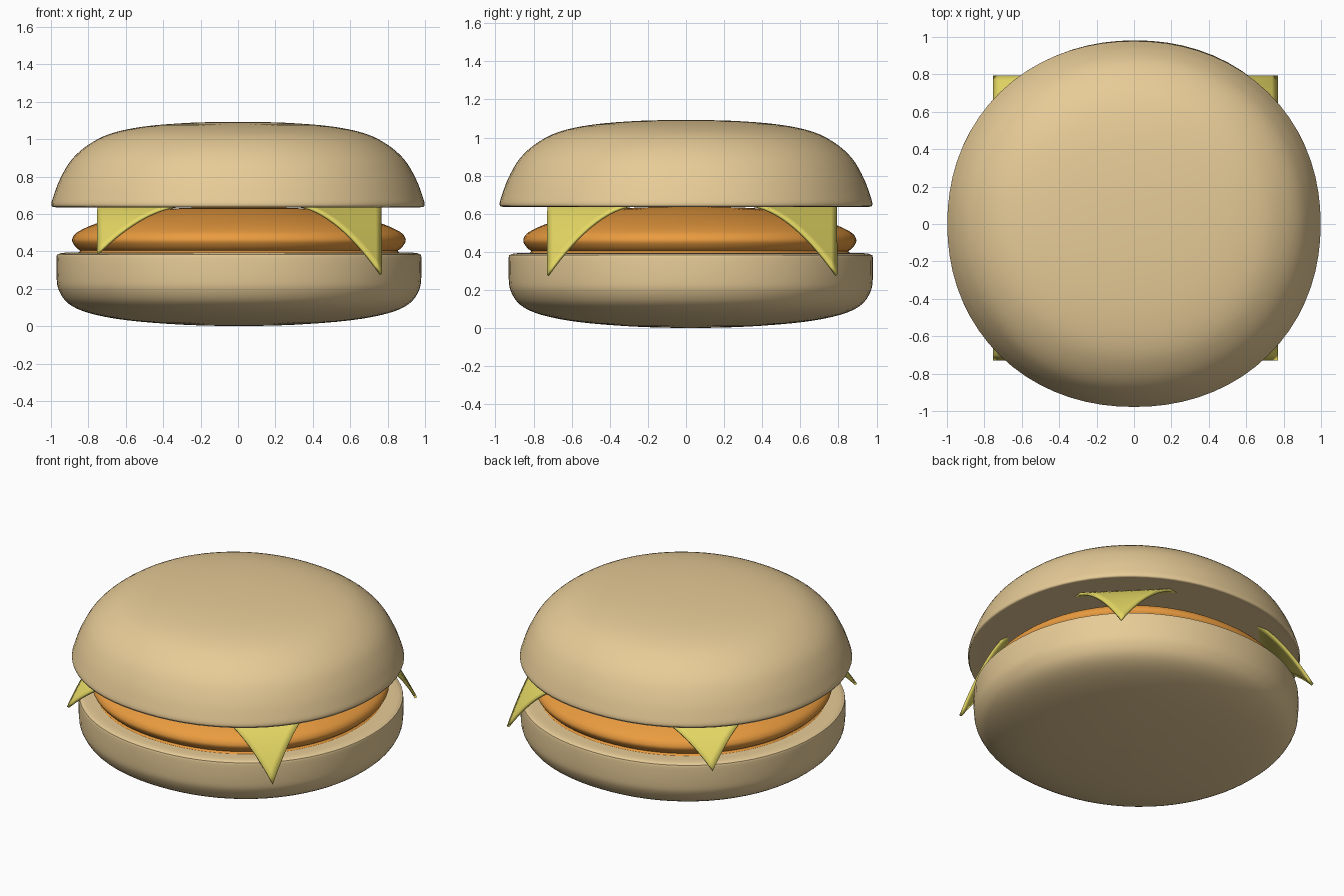
import bpy, bmesh, math

if "Cube" in bpy.data.objects:
    bpy.data.objects.remove(bpy.data.objects["Cube"])

def material(name, rgb):
    m = bpy.data.materials.new(name)
    m.diffuse_color = (*rgb, 1)
    m.use_nodes = True
    m.node_tree.nodes["Principled BSDF"].inputs["Base Color"].default_value = m.diffuse_color
    return m

BUN = material("bread", (0.80, 0.60, 0.31))
MEAT = material("meat", (0.82, 0.33, 0.05))
CHEESE = material("cheese", (0.80, 0.70, 0.13))

def finish(name, bm, mat):
    bmesh.ops.recalc_face_normals(bm, faces=bm.faces)
    me = bpy.data.meshes.new(name)
    bm.to_mesh(me)
    bm.free()
    ob = bpy.data.objects.new(name, me)
    bpy.context.collection.objects.link(ob)
    me.materials.append(mat)
    bpy.ops.object.select_all(action='DESELECT')
    ob.select_set(True)
    bpy.context.view_layer.objects.active = ob
    return ob

def spline(pts, n=4):
    """Catmull-Rom curve through the profile points."""
    p = [pts[0]] + pts + [pts[-1]]
    out = []
    for a, b, c, d in zip(p, p[1:], p[2:], p[3:]):
        for k in range(n):
            t = k / n
            out.append(tuple(0.5 * (2 * q + (r - o) * t + (2 * o - 5 * q + 4 * r - s) * t * t
                                    + (3 * q - o - 3 * r + s) * t ** 3)
                             for o, q, r, s in zip(a, b, c, d)))
    return out + [pts[-1]]

def round_layer(name, profile, centre, mat, squash=0.98, power=2.1, sides=72):
    """Sweep an (r, z) profile, from bottom axis to top axis, round a squarish ellipse."""
    bm = bmesh.new()
    curve = spline(profile)
    cx, cy = centre
    bottom = bm.verts.new((cx, cy, curve[0][1]))
    top = bm.verts.new((cx, cy, curve[-1][1]))
    rings = []
    for r, z in curve[1:-1]:
        ring = []
        for i in range(sides):
            a = 2 * math.pi * i / sides
            c, s = math.cos(a), math.sin(a)
            k = r / (abs(c) ** power + abs(s) ** power) ** (1 / power)
            ring.append(bm.verts.new((cx + k * c, cy + k * s * squash, z)))
        rings.append(ring)
    for i in range(sides):
        j = (i + 1) % sides
        bm.faces.new((bottom, rings[0][j], rings[0][i]))
        bm.faces.new((top, rings[-1][i], rings[-1][j]))
        for lo, hi in zip(rings, rings[1:]):
            bm.faces.new((lo[i], lo[j], hi[j], hi[i]))
    finish(name, bm, mat)
    bpy.ops.object.shade_smooth_by_angle(angle=math.radians(50))

# Bottom bun: rounded base, upright wall, flat top
round_layer("bottom_bun",
            [(0, 0), (0.3, 0.008), (0.6, 0.032), (0.8, 0.07), (0.91, 0.12), (0.962, 0.19),
             (0.975, 0.26), (0.975, 0.37), (0.965, 0.385), (0.93, 0.393), (0.8, 0.393), (0, 0.393)],
            (0.005, 0.025), BUN)

# Patty: flattened lens
round_layer("patty",
            [(0, 0.385), (0.78, 0.385), (0.85, 0.405), (0.885, 0.44), (0.89, 0.47), (0.86, 0.505),
             (0.76, 0.55), (0.6, 0.595), (0.4, 0.625), (0.2, 0.635), (0, 0.637)],
            (0.005, 0.02), MEAT)

# Top bun: broad dome with a thin lip
round_layer("top_bun",
            [(0, 0.64), (0.9, 0.636), (0.975, 0.636), (0.998, 0.648), (0.985, 0.70), (0.95, 0.79),
             (0.89, 0.89), (0.8, 0.97), (0.68, 1.03), (0.5, 1.068), (0.25, 1.088), (0, 1.093)],
            (0, 0), BUN)

# Cheese slice: square sheet whose corners fold down along the diagonals
bm = bmesh.new()
bmesh.ops.create_grid(bm, x_segments=48, y_segments=48, size=0.757)
for v in bm.verts:
    drop = 0.37 if v.co.x > 0 else 0.26
    reach = 0.47
    t = max(0, abs(v.co.x) + abs(v.co.y) - (2 * 0.757 - reach)) / reach
    v.co.z = 0.647 - drop * t ** 1.8
    v.co.x += 0.007
    v.co.y += 0.032
cheese = finish("cheese_slice", bm, CHEESE)
thick = cheese.modifiers.new("thickness", 'SOLIDIFY')
thick.thickness = 0.016
thick.offset = 0
bpy.ops.object.shade_smooth_by_angle(angle=math.radians(40))
